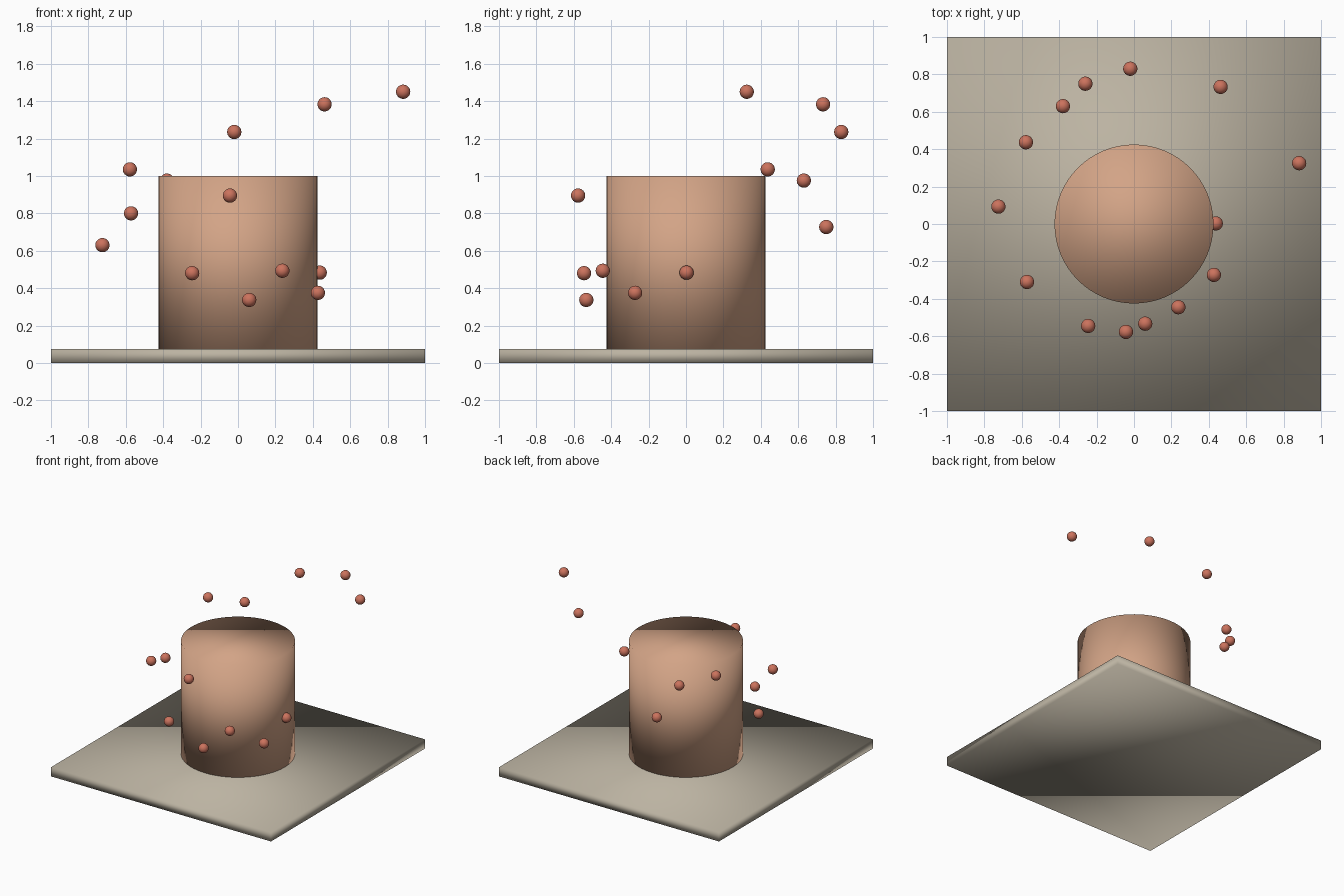
import bpy

if "Cube" in bpy.data.objects:
    bpy.data.objects.remove(bpy.data.objects["Cube"])


def make_material(name, rgb):
    mat = bpy.data.materials.new(name)
    mat.diffuse_color = (*rgb, 1)
    mat.use_nodes = True
    mat.node_tree.nodes["Principled BSDF"].inputs["Base Color"].default_value = mat.diffuse_color
    return mat


stone = make_material("warm grey", (0.50, 0.45, 0.36))
clay = make_material("light clay", (0.65, 0.37, 0.24))
coral = make_material("coral red", (0.60, 0.17, 0.11))


def finish(name, mat):
    obj = bpy.context.object
    obj.name = name
    obj.data.materials.append(mat)
    bpy.ops.object.shade_smooth()
    return obj


# Square base plate
BASE_TOP = 0.075
bpy.ops.mesh.primitive_cube_add(size=1, location=(0, 0, BASE_TOP / 2))
bpy.context.object.scale = (2, 2, BASE_TOP)
bpy.ops.object.transform_apply(location=False, rotation=False, scale=True)
finish("base_plate", stone)

# Central column standing on the plate
COLUMN_TOP = 1.0
bpy.ops.mesh.primitive_cylinder_add(
    vertices=64, radius=0.425, depth=COLUMN_TOP - BASE_TOP,
    location=(0, 0, (COLUMN_TOP + BASE_TOP) / 2))
finish("column", clay)

# Small balls floating around the column
ball_centres = [
    (-0.02, 0.83, 1.235), (-0.26, 0.75, 0.727), (-0.38, 0.63, 0.975),
    (-0.578, 0.437, 1.035), (-0.725, 0.093, 0.63), (-0.572, -0.31, 0.80),
    (-0.245, -0.545, 0.48), (-0.043, -0.577, 0.895), (0.06, -0.533, 0.337),
    (0.237, -0.445, 0.493), (0.427, -0.272, 0.375), (0.437, 0.003, 0.483),
    (0.883, 0.325, 1.45), (0.463, 0.733, 1.383),
]
for i, centre in enumerate(ball_centres, 1):
    bpy.ops.mesh.primitive_uv_sphere_add(
        segments=32, ring_count=16, radius=0.038, location=centre)
    finish(f"ball_{i}", coral)
